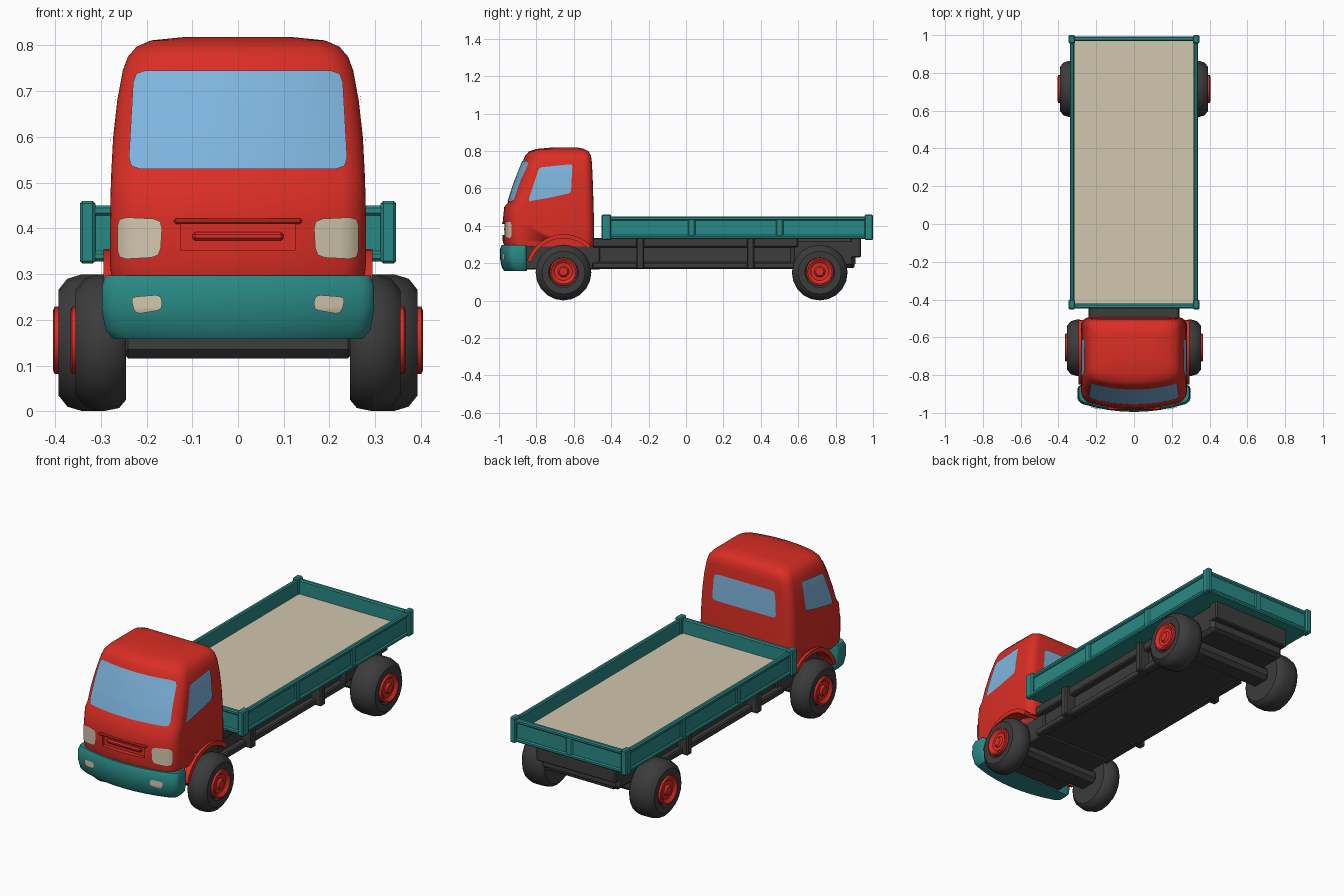
import bpy, bmesh
from math import sin, cos, pi, radians
from mathutils import Vector
from mathutils.bvhtree import BVHTree

cube = bpy.data.objects.get("Cube")
if cube:
    bpy.data.objects.remove(cube)


def material(name, rgb):
    m = bpy.data.materials.new(name)
    m.use_nodes = True
    m.diffuse_color = (*rgb, 1)
    m.node_tree.nodes["Principled BSDF"].inputs["Base Color"].default_value = (*rgb, 1)
    return m


RED = material("cab_red", (0.70, 0.027, 0.018))
TEAL = material("trim_teal", (0.022, 0.25, 0.235))
SAND = material("sand_beige", (0.64, 0.57, 0.42))
BLUE = material("glass_blue", (0.21, 0.46, 0.73))
DARK = material("rubber_dark", (0.045, 0.045, 0.045))


def finish(bm, name, mat, smooth=None, mirror=False, recalc=True):
    if recalc:
        bmesh.ops.recalc_face_normals(bm, faces=bm.faces)
    me = bpy.data.meshes.new(name)
    bm.to_mesh(me)
    bm.free()
    ob = bpy.data.objects.new(name, me)
    bpy.context.collection.objects.link(ob)
    me.materials.append(mat)
    bpy.ops.object.select_all(action='DESELECT')
    ob.select_set(True)
    bpy.context.view_layer.objects.active = ob
    if smooth:
        bpy.ops.object.shade_smooth_by_angle(angle=radians(smooth))
    if mirror:
        ob.modifiers.new("Mirror", 'MIRROR')
    return ob


def skin(name, rings, mat, smooth=40, mirror=False):
    """Closed skin over a stack of equal rings."""
    bm = bmesh.new()
    vs = [[bm.verts.new(p) for p in r] for r in rings]
    n = len(vs[0])
    for a, b in zip(vs, vs[1:]):
        for i in range(n):
            j = (i + 1) % n
            bm.faces.new((a[i], a[j], b[j], b[i]))
    bm.faces.new(vs[0])
    bm.faces.new(vs[-1])
    return finish(bm, name, mat, smooth, mirror)


def box(name, x, y, z, mat, mirror=False, bevel=0.006):
    bm = bmesh.new()
    bmesh.ops.create_cube(bm, size=1)
    for v in bm.verts:
        v.co = [lo + (c + 0.5) * (hi - lo) for c, (lo, hi) in zip(v.co, (x, y, z))]
    if bevel:
        bmesh.ops.bevel(bm, geom=bm.edges[:], offset=bevel, segments=1, affect='EDGES')
    return finish(bm, name, mat, None, mirror)


def plan_ring(z, w, yf, yb, r, bow):
    """Rounded rectangle at height z whose front edge bows forward."""
    corners = ((w - r, yb - r, 0), (r - w, yb - r, 90), (r - w, yf + r, 180), (w - r, yf + r, 270))
    pts = []
    for cx, cy, start in corners:
        for k in range(6):
            a = radians(start + 18 * k)
            pts.append((cx + r * cos(a), cy + r * sin(a)))
        if start == 180:
            pts += [((w - r) * t / 4, yf) for t in range(-3, 4)]
    return [(x, y + bow * (x / w) ** 2 * (yb - y) / (yb - yf), z) for x, y in pts]


def disc_ring(x, r, cy, cz, n=20):
    return [(x, cy + r * cos(2 * pi * k / n), cz + r * sin(2 * pi * k / n)) for k in range(n)]


def plate(name, target, outline, d, mat, r=0.02, mirror=False):
    """Thin rounded panel laid on the target along direction d."""
    tree, d = target, Vector(d)
    corner = [Vector(p) for p in outline]
    n = len(corner)
    arcs = []
    for i, p in enumerate(corner):
        s = p + (corner[i - 1] - p).normalized() * r
        e = p + (corner[(i + 1) % n] - p).normalized() * r
        arcs.append((s, (s + 2 * p + e) / 4, e))
    loop = []
    for i, arc in enumerate(arcs):
        loop += arc
        loop += [arc[2].lerp(arcs[(i + 1) % n][0], k / 7) for k in range(1, 7)]
    mid = sum(corner, Vector((0, 0))) / n
    bm = bmesh.new()

    def drop(p):
        flat = Vector((p.x, 0, p.y)) if d.y else Vector((0, p.x, p.y))
        hit, normal, _, _ = tree.ray_cast(flat - 2 * d, d)
        return bm.verts.new(hit - d * 0.005)

    rings = [[drop(mid.lerp(p, k / 6)) for p in loop] for k in range(1, 7)]
    centre, m = drop(mid), len(loop)
    for i in range(m):
        j = (i + 1) % m
        bm.faces.new((centre, rings[0][i], rings[0][j]))
        for a, b in zip(rings, rings[1:]):
            bm.faces.new((a[i], b[i], b[j], a[j]))
    bm.normal_update()
    bmesh.ops.reverse_faces(bm, faces=[f for f in bm.faces if f.normal.dot(d) > 0])
    return finish(bm, name, mat, 40, mirror, recalc=False)


def surface(ob):
    return BVHTree.FromObject(ob, bpy.context.evaluated_depsgraph_get())


def cut(ob, cutter):
    mod = ob.modifiers.new("Cut", 'BOOLEAN')
    mod.operation = 'DIFFERENCE'
    mod.object = cutter
    bpy.context.view_layer.objects.active = ob
    bpy.ops.object.modifier_apply(modifier=mod.name)
    bpy.data.objects.remove(cutter)


# Cab shell: height, half width, front, back, corner radius
cab_levels = [
    (0.29, 0.276, -0.972, -0.497, 0.05), (0.32, 0.28, -0.98, -0.492, 0.05),
    (0.42, 0.28, -0.98, -0.492, 0.05), (0.50, 0.278, -0.972, -0.494, 0.05),
    (0.525, 0.277, -0.952, -0.495, 0.05), (0.60, 0.273, -0.928, -0.497, 0.05),
    (0.68, 0.264, -0.898, -0.50, 0.05), (0.745, 0.252, -0.872, -0.504, 0.05),
    (0.775, 0.241, -0.86, -0.508, 0.05), (0.797, 0.222, -0.84, -0.52, 0.05),
    (0.811, 0.19, -0.80, -0.545, 0.05), (0.818, 0.12, -0.72, -0.58, 0.04)]
cab = skin("cab", [plan_ring(z, w, f, b, r, 0.045 * w / 0.28) for z, w, f, b, r in cab_levels], RED)
cab_skin = surface(cab)

# Windows and headlights
plate("windshield", cab_skin, [(-0.24, 0.53), (0.24, 0.53), (0.228, 0.745), (-0.228, 0.745)], (0, 1, 0), BLUE, 0.025)
plate("rear_window", cab_skin, [(-0.19, 0.56), (0.19, 0.56), (0.18, 0.7), (-0.18, 0.7)], (0, -1, 0), BLUE)
plate("side_window", cab_skin, [(-0.845, 0.53), (-0.73, 0.55), (-0.615, 0.575), (-0.607, 0.73), (-0.785, 0.712)],
      (-1, 0, 0), BLUE, 0.015, True)
plate("headlight", cab_skin, [(0.17, 0.337), (0.264, 0.332), (0.264, 0.425), (0.165, 0.42)], (0, 1, 0), SAND, 0.02, True)

# Wheel arches and grille recess
for side in (-1, 1):
    cut(cab, skin("arch_cutter", [disc_ring(side * x, 0.19, -0.655, 0.15, 32) for x in (0.215, 0.4)], RED))
cut(cab, box("grille_cutter", (-0.125, 0.125), (-1.1, -0.955), (0.352, 0.412), RED, bevel=0))
box("grille_bar", (-0.1, 0.1), (-0.972, -0.95), (0.373, 0.392), RED)
box("grille_lip", (-0.14, 0.14), (-0.984, -0.955), (0.41, 0.422), RED, bevel=0.004)

# Fenders over the front wheels
sweep = [radians(a) for a in range(45, 171, 9)]
arc = [(r, a) for r, seq in ((0.205, sweep), (0.183, sweep[::-1])) for a in seq]
skin("fender", [[(x, -0.655 + r * cos(a), 0.15 + r * sin(a)) for r, a in arc] for x in (0.215, 0.294)], RED, 30, True)

# Bumper with fog lights
bumper_levels = [(0.158, 0.272, -0.972), (0.178, 0.29, -0.985), (0.225, 0.298, -0.995),
                 (0.275, 0.297, -0.995), (0.297, 0.29, -0.985)]
bumper = skin("bumper", [plan_ring(z, w, f, -0.85, 0.03, 0.05) for z, w, f in bumper_levels], TEAL)
plate("fog_light", surface(bumper), [(0.165, 0.222), (0.225, 0.212), (0.235, 0.25), (0.168, 0.255)],
      (0, 1, 0), SAND, 0.012, True)

# Wheels and hubs
for label, y, inner, outer in (("front", -0.655, 0.245, 0.355), ("rear", 0.715, 0.25, 0.393)):
    tyre = [(inner, 0.085), (inner, 0.125), (inner + 0.015, 0.143), (inner + 0.045, 0.149),
            (outer - 0.05, 0.149), (outer - 0.02, 0.14), (outer, 0.115), (outer - 0.002, 0.08), (outer - 0.015, 0.07)]
    skin(label + "_tyre", [disc_ring(x, r, y, 0.15) for x, r in tyre], DARK, 40, True)
    hub = [(-0.02, 0.074), (0.008, 0.074), (0.011, 0.066), (-0.002, 0.048), (-0.002, 0.03), (0.008, 0.022)]
    skin(label + "_hub", [disc_ring(outer + x, r, y, 0.155) for x, r in hub], RED, 30, True)
    box(label + "_axle", (-0.26, 0.26), (y - 0.06, y + 0.06), (0.115, 0.19), DARK, bevel=0.02)

# Chassis
box("chassis_core", (-0.205, 0.205), (-0.5, 0.9), (0.175, 0.335), DARK)
box("front_underbody", (-0.215, 0.215), (-0.88, -0.46), (0.165, 0.33), DARK)
box("rear_underbody", (-0.235, 0.235), (0.56, 0.905), (0.175, 0.335), DARK, bevel=0.02)
box("rear_crossmember", (-0.235, 0.235), (0.88, 0.935), (0.23, 0.335), DARK)
box("upper_rail", (0.19, 0.24), (-0.5, 0.6), (0.285, 0.335), DARK, True)
box("lower_rail", (0.19, 0.235), (-0.5, 0.58), (0.17, 0.205), DARK, True)
for y in (-0.245, 0.345):
    box("chassis_bracket", (0.19, 0.265), (y - 0.02, y + 0.02), (0.168, 0.335), DARK, True)

# Cargo bed: base, floor, walls with recessed panels, corner posts
Y0, Y1, X = -0.447, 0.993, 0.337
box("bed_base", (-0.33, 0.33), (-0.435, 0.985), (0.328, 0.365), TEAL)
box("bed_floor", (-0.318, 0.318), (-0.42, 0.97), (0.36, 0.374), SAND, bevel=0)
box("side_panel", (0.316, 0.33), (Y0, Y1), (0.335, 0.445), TEAL, True, 0)
for label, z in (("top", (0.428, 0.45)), ("bottom", (0.328, 0.35))):
    box("side_rail_" + label, (0.316, X + 0.003), (Y0, Y1), z, TEAL, True)
    box("front_rail_" + label, (-X, X), (Y0, Y0 + 0.025), z, TEAL)
    box("tail_rail_" + label, (-X, X), (Y1 - 0.025, Y1), z, TEAL)
box("front_panel", (-0.325, 0.325), (Y0 + 0.007, Y0 + 0.025), (0.335, 0.44), TEAL, bevel=0)
box("tail_panel", (-0.325, 0.325), (Y1 - 0.025, Y1 - 0.007), (0.335, 0.44), TEAL, bevel=0)
for y in (0.03, 0.5):
    box("side_rib", (0.32, X), (y - 0.02, y + 0.02), (0.335, 0.44), TEAL, True)
box("tail_rib", (-0.02, 0.02), (Y1 - 0.02, Y1 - 0.001), (0.335, 0.44), TEAL)
for y in ((-0.452, -0.40), (0.955, 1.0)):
    box("corner_post", (0.312, 0.346), y, (0.323, 0.46), TEAL, True)
